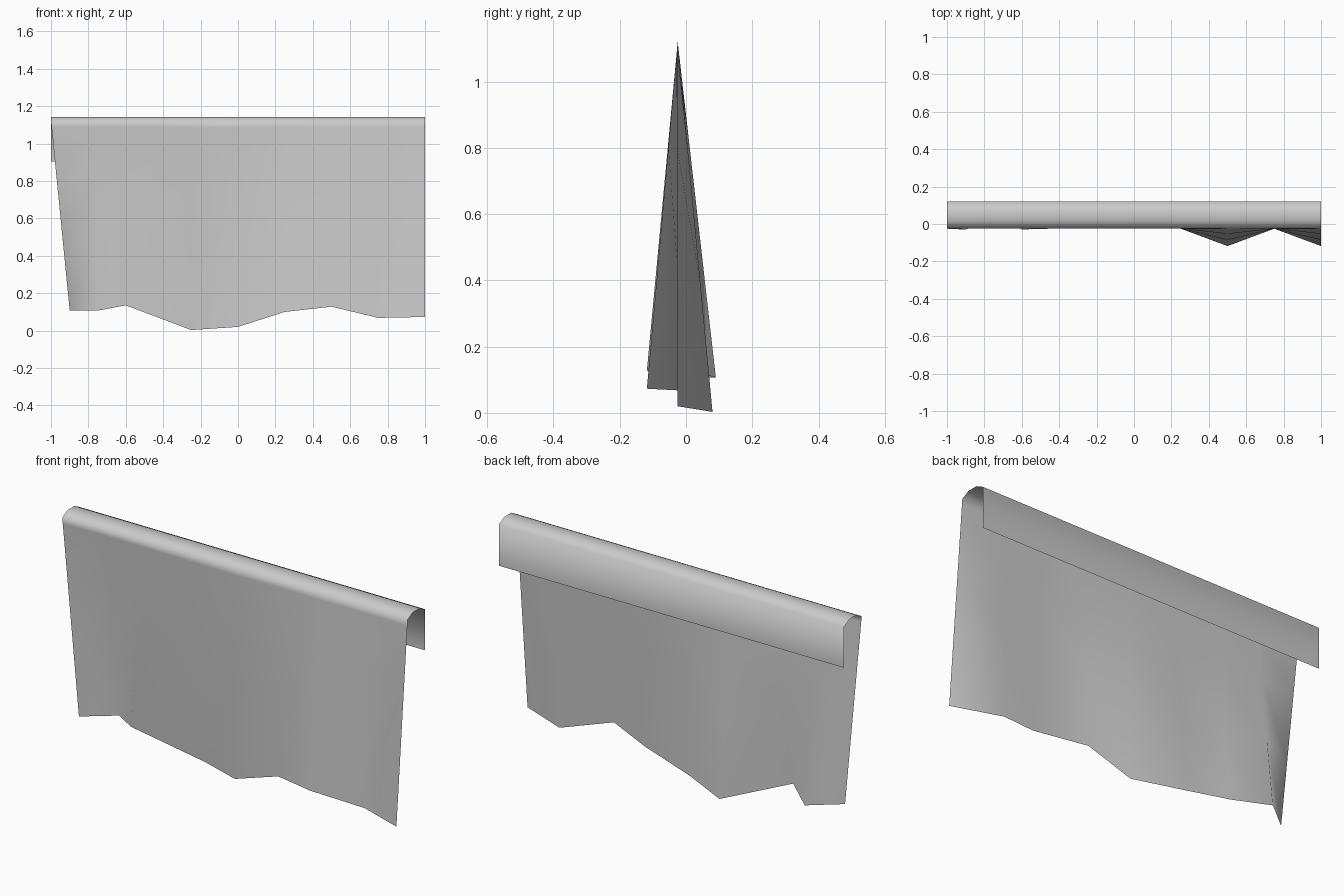
import bpy, bmesh, math
from mathutils import Vector

cube = bpy.data.objects.get("Cube")
if cube:
    bpy.data.objects.remove(cube, do_unlink=True)

# Cloth colour
grey = bpy.data.materials.new("light_grey_cloth")
grey.use_nodes = True
colour = (0.6, 0.6, 0.6, 1)
grey.diffuse_color = colour
grey.node_tree.nodes["Principled BSDF"].inputs["Base Color"].default_value = colour

# Wavy hem, left to right across the front (x, y, z)
hem = [Vector(p) for p in (
    (-0.9, -0.03, 0.108), (-0.75, 0.09, 0.107), (-0.6, -0.03, 0.135),
    (-0.25, 0.08, 0.003), (0, -0.025, 0.02), (0.25, -0.025, 0.1),
    (0.5, -0.118, 0.128), (0.75, -0.025, 0.068), (1, -0.118, 0.073))]

# Fold over the top and the short back flap (y, z)
fold = [(-0.025, 1.12), (0.018, 1.143), (0.075, 1.143), (0.12, 1.12), (0.12, 0.905)]


def fold_row(y, z):
    return [Vector((-1 + 2 * i / (len(hem) - 1), y, z)) for i in range(len(hem))]


# Hanging front sheet runs straight from the hem to the fold
top = fold_row(*fold[0])
rows = [[a.lerp(b, t) for a, b in zip(hem, top)] for t in (0, 0.35, 0.7, 0.97)]
rows += [fold_row(y, z) for y, z in fold]

bm = bmesh.new()
grid = [[bm.verts.new(p) for p in row] for row in rows]
for low, high in zip(grid, grid[1:]):
    for i in range(len(hem) - 1):
        bm.faces.new((low[i], low[i + 1], high[i + 1], high[i]))
mesh = bpy.data.meshes.new("draped_cloth")
bm.to_mesh(mesh)
bm.free()
mesh.materials.append(grey)

cloth = bpy.data.objects.new("draped_cloth", mesh)
bpy.context.collection.objects.link(cloth)
bpy.context.view_layer.objects.active = cloth
cloth.select_set(True)
bpy.ops.object.shade_smooth_by_angle(angle=math.radians(80))
